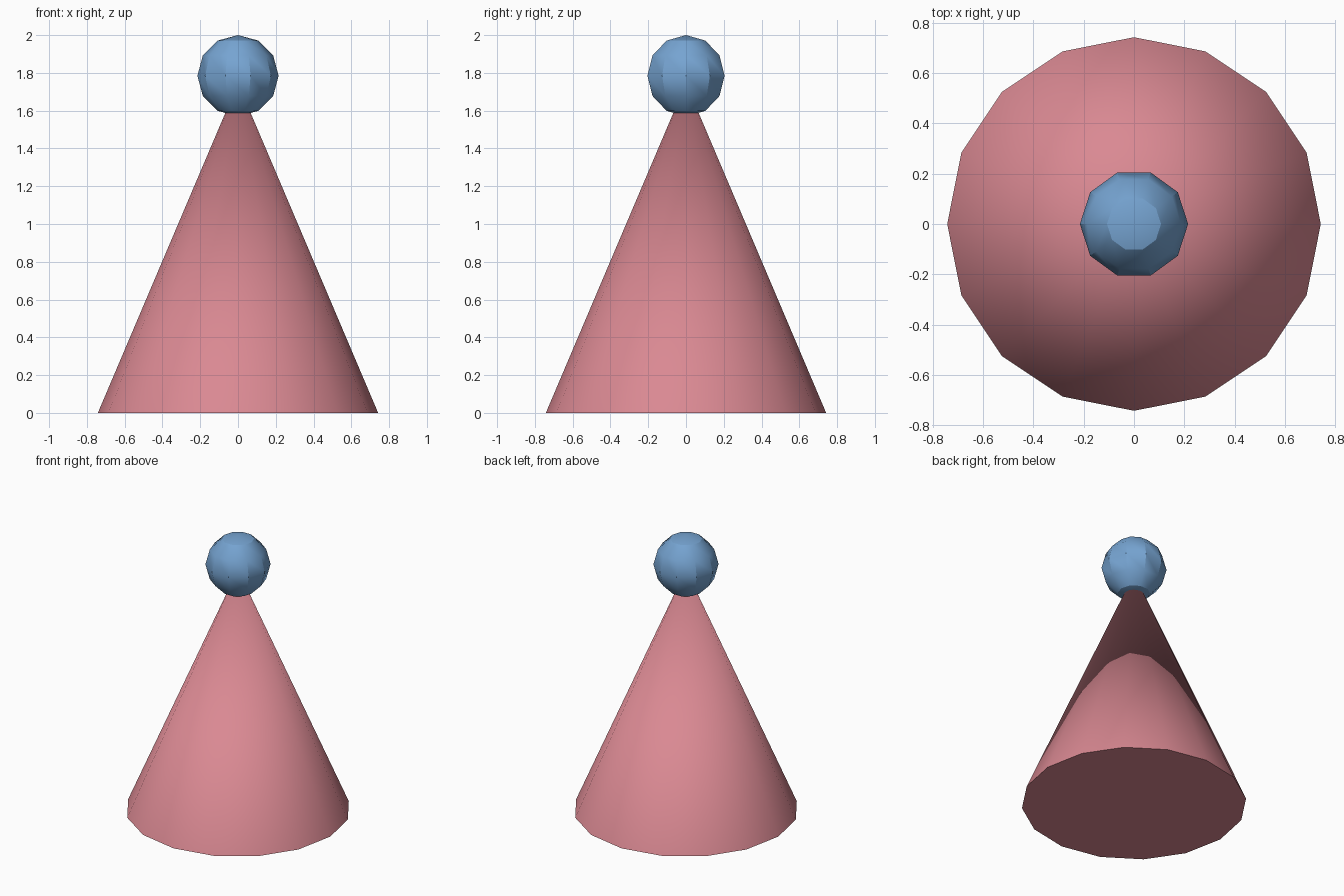
import bpy
import math

cube = bpy.data.objects.get("Cube")
if cube:
    bpy.data.objects.remove(cube, do_unlink=True)


def make_material(name, rgb):
    mat = bpy.data.materials.new(name)
    mat.use_nodes = True
    color = (*rgb, 1.0)
    mat.diffuse_color = color
    mat.node_tree.nodes["Principled BSDF"].inputs["Base Color"].default_value = color
    return mat


def finish(name, mat):
    """Name the active object, colour it and smooth its shallow edges."""
    obj = bpy.context.object
    obj.name = obj.data.name = name
    obj.data.materials.append(mat)
    bpy.ops.object.transform_apply(location=False, rotation=True, scale=True)
    bpy.ops.object.shade_smooth_by_angle(angle=math.radians(30))


pink = make_material("soft pink", (0.70, 0.25, 0.29))
blue = make_material("soft blue", (0.18, 0.37, 0.64))

# Sixteen-sided cone body with a closed base; its tip sits inside the ball
CONE_HEIGHT = 1.746
bpy.ops.mesh.primitive_cone_add(vertices=16, radius1=0.742, radius2=0.0,
                                depth=CONE_HEIGHT, location=(0, 0, CONE_HEIGHT / 2))
finish("cone_body", pink)

# Ten-sided ball on the tip, turned so that a corner points along y
BALL_RADIUS = 0.215
bpy.ops.mesh.primitive_uv_sphere_add(segments=10, ring_count=6, radius=BALL_RADIUS,
                                     location=(0, 0, 2.0 - BALL_RADIUS),
                                     rotation=(0, 0, math.pi / 2))
finish("top_ball", blue)
